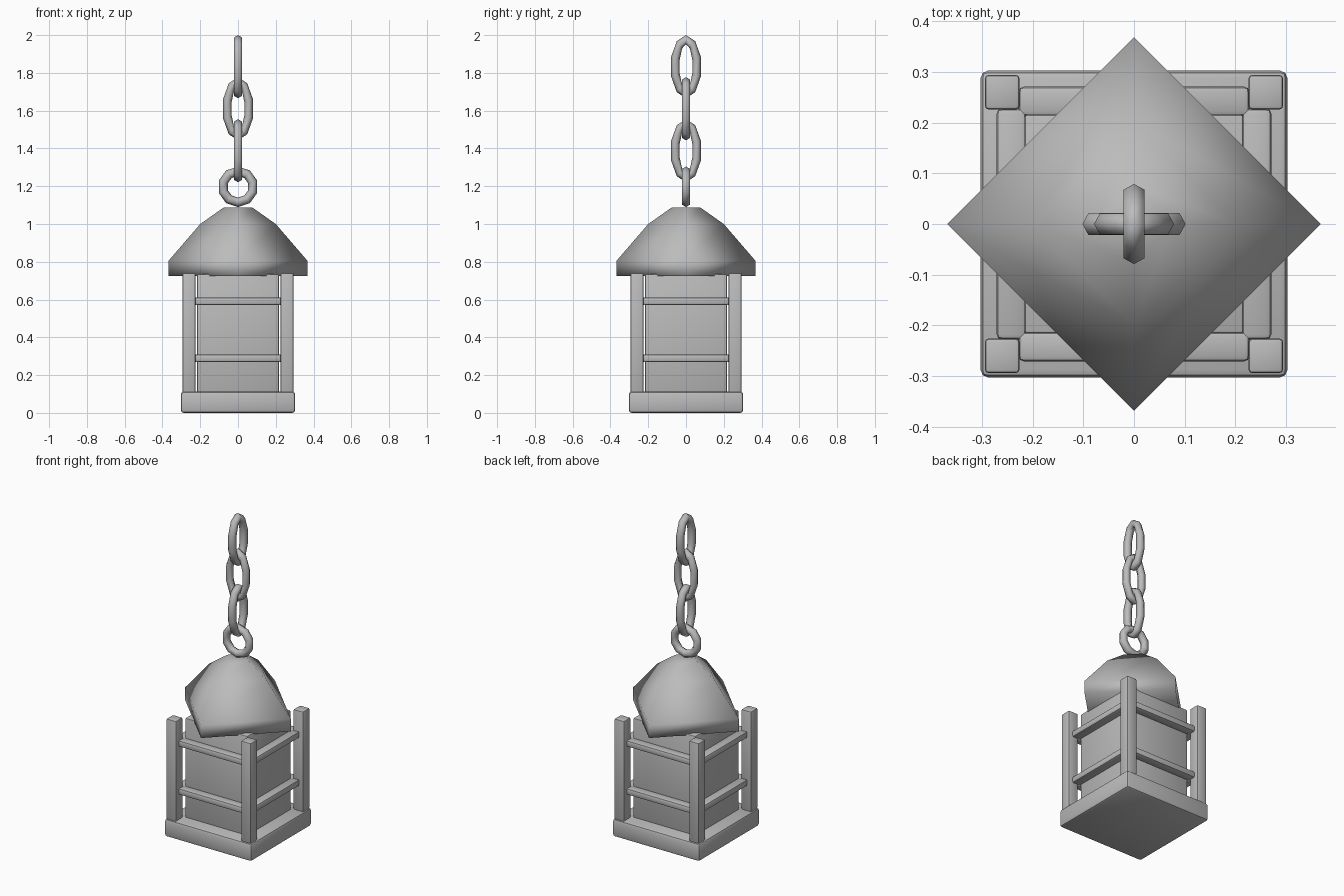
import bpy, bmesh, math
from mathutils import Matrix

if "Cube" in bpy.data.objects:
    bpy.data.objects.remove(bpy.data.objects["Cube"])

metal = bpy.data.materials.new("grey_metal")
metal.diffuse_color = (0.5, 0.5, 0.5, 1)
metal.use_nodes = True
metal.node_tree.nodes["Principled BSDF"].inputs["Base Color"].default_value = metal.diffuse_color


def finish(name, bm, angle=None):
    bmesh.ops.recalc_face_normals(bm, faces=bm.faces)
    me = bpy.data.meshes.new(name)
    bm.to_mesh(me)
    bm.free()
    me.materials.append(metal)
    ob = bpy.data.objects.new(name, me)
    bpy.context.collection.objects.link(ob)
    for p in me.polygons:
        p.use_smooth = True
    if angle:
        bpy.ops.object.select_all(action='DESELECT')
        ob.select_set(True)
        bpy.context.view_layer.objects.active = ob
        bpy.ops.object.shade_smooth_by_angle(angle=math.radians(angle))
    return ob


def box(name, center, size, bevel):
    bm = bmesh.new()
    bmesh.ops.create_cube(bm, size=1)
    bmesh.ops.scale(bm, vec=size, verts=bm.verts)
    bmesh.ops.bevel(bm, geom=bm.edges[:], offset=bevel, segments=2,
                    profile=0.5, affect='EDGES')
    bmesh.ops.translate(bm, vec=center, verts=bm.verts)
    return finish(name, bm, 40)


def ring(name, z, half_width, half_height, tube, turn, major=10, minor=6):
    """Upright torus, stretched into an oval and turned about z."""
    bm = bmesh.new()
    rows = []
    for i in range(major):
        a = 2 * math.pi * i / major + math.pi / 2
        row = []
        for j in range(minor):
            b = 2 * math.pi * j / minor
            d = tube * math.cos(b)
            row.append(bm.verts.new(((half_width - tube + d) * math.cos(a),
                                     tube * math.sin(b),
                                     (half_height - tube + d) * math.sin(a))))
        rows.append(row)
    for i in range(major):
        r, s = rows[i], rows[(i + 1) % major]
        for j in range(minor):
            k = (j + 1) % minor
            bm.faces.new((r[j], s[j], s[k], r[k]))
    bmesh.ops.transform(bm, verts=bm.verts, matrix=Matrix.Translation((0, 0, z))
                        @ Matrix.Rotation(math.radians(turn), 4, 'Z'))
    return finish(name, bm)


# Base slab and lantern body
box("base", (0, 0, 0.056), (0.606, 0.606, 0.112), 0.016)
box("lantern_body", (0, 0, 0.42), (0.432, 0.432, 0.63), 0.006)

# Corner posts
for sx in (-1, 1):
    for sy in (-1, 1):
        box("corner_post", (sx * 0.26, sy * 0.26, 0.424), (0.068, 0.068, 0.632), 0.007)

# Cross bars on all four sides
for z in (0.29, 0.592):
    for s in (-1, 1):
        box("cross_bar", (0, s * 0.242, z), (0.455, 0.058, 0.04), 0.01)
        box("cross_bar", (s * 0.242, 0, z), (0.058, 0.455, 0.04), 0.01)

# Four-sided roof with corners on the axes
bm = bmesh.new()
profile = [(0.368, 0.725), (0.368, 0.805), (0.20, 1.0), (0.075, 1.088)]
loops = [[bm.verts.new((r * math.cos(k * math.pi / 2), r * math.sin(k * math.pi / 2), z))
          for k in range(4)] for r, z in profile]
for lo, hi in zip(loops, loops[1:]):
    for k in range(4):
        n = (k + 1) % 4
        bm.faces.new((lo[k], lo[n], hi[n], hi[k]))
bm.faces.new(loops[0][::-1])
bm.faces.new(loops[-1])
finish("roof", bm)

# Hanging ring and chain
ring("hanging_ring", 1.197, 0.107, 0.107, 0.025, 0)
ring("chain_link_lower", 1.388, 0.083, 0.167, 0.024, 90)
ring("chain_link_middle", 1.61, 0.083, 0.167, 0.024, 0)
ring("chain_link_upper", 1.833, 0.083, 0.167, 0.024, 90)
